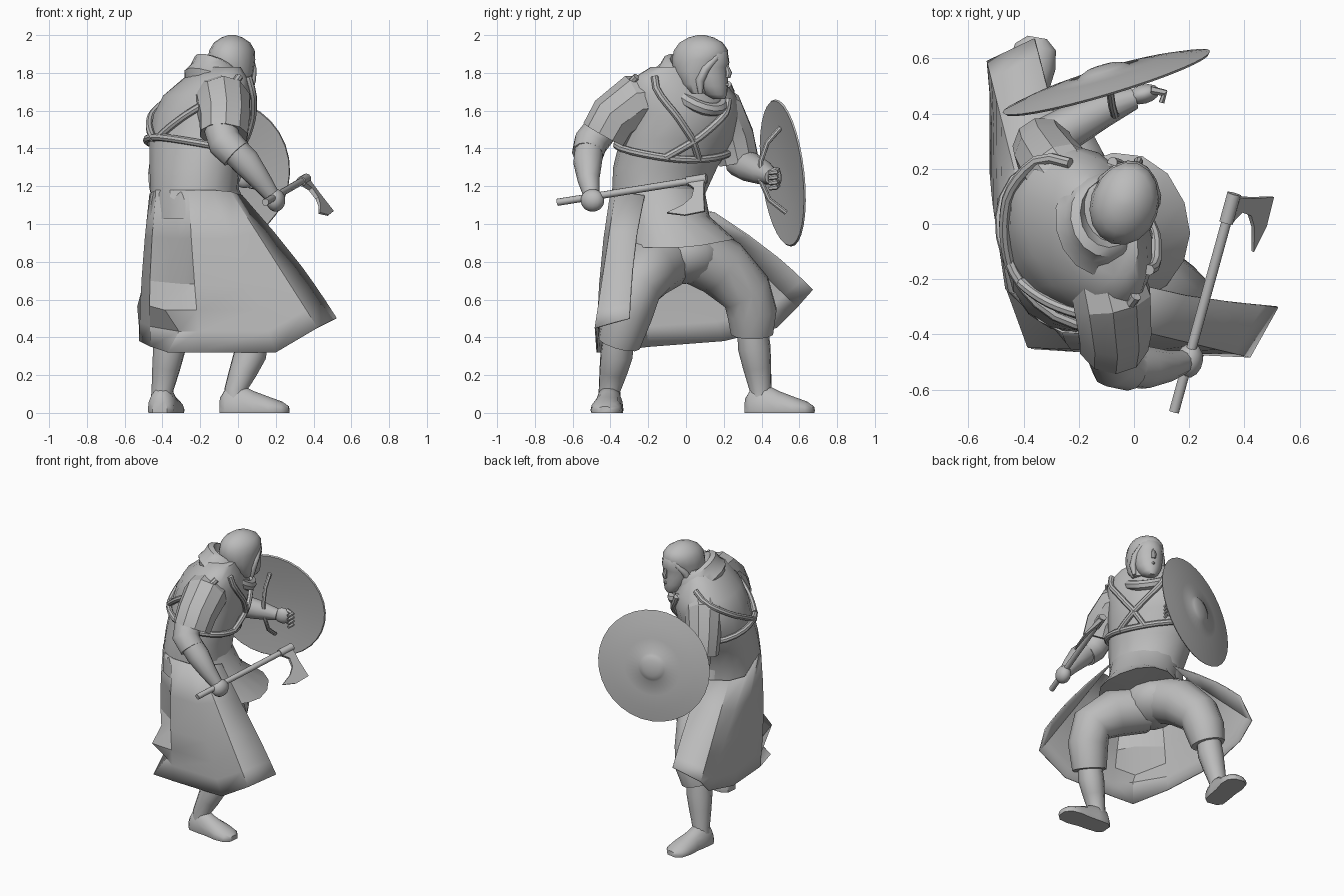
import bpy, bmesh, math
from mathutils import Vector, Matrix, Quaternion

grey = bpy.data.materials.new("plain_grey")
grey.diffuse_color = (0.5, 0.5, 0.5, 1)


def finish(name, bm, angle=40, thick=0):
    bmesh.ops.recalc_face_normals(bm, faces=bm.faces)
    me = bpy.data.meshes.new(name)
    bm.to_mesh(me)
    bm.free()
    ob = bpy.data.objects.new(name, me)
    bpy.context.collection.objects.link(ob)
    me.materials.append(grey)
    bpy.ops.object.select_all(action='DESELECT')
    ob.select_set(True)
    bpy.context.view_layer.objects.active = ob
    bpy.ops.object.shade_smooth_by_angle(angle=math.radians(angle))
    if thick:
        mod = ob.modifiers.new("thickness", 'SOLIDIFY')
        mod.thickness = thick
        mod.offset = 0
    return ob


def loft(name, rings, closed=True, caps=True, angle=40, thick=0):
    """Skin a list of rings that all have the same number of points."""
    bm = bmesh.new()
    rows = [[bm.verts.new(p) for p in r] for r in rings]
    n = len(rows[0])
    for a, b in zip(rows, rows[1:]):
        for i in range(n if closed else n - 1):
            j = (i + 1) % n
            bm.faces.new((a[i], a[j], b[j], b[i]))
    if caps:
        bm.faces.new(rows[0])
        bm.faces.new(rows[-1])
    return finish(name, bm, angle, thick)


def ellipse(cx, cy, z, a, b, rot=0, n=16, slope=0):
    """Ring with a along the rotated x axis; slope drops it towards the front left."""
    c, s = math.cos(math.radians(rot)), math.sin(math.radians(rot))
    out = []
    for i in range(n):
        t = 2 * math.pi * i / n
        u, v = a * math.cos(t), b * math.sin(t)
        dx, dy = u * c - v * s, u * s + v * c
        out.append(Vector((cx + dx, cy + dy, z - slope * (0.8 * dx + 0.6 * dy))))
    return out


def tube(name, pts, radii, n=12, angle=40):
    """Round limb along a path with a radius at each point."""
    pts = [Vector(p) for p in pts]
    if not isinstance(radii, (list, tuple)):
        radii = [radii] * len(pts)
    rings, d0, q = [], Vector((0, 0, 1)), Quaternion()
    for i, p in enumerate(pts):
        d = (pts[min(i + 1, len(pts) - 1)] - pts[max(i - 1, 0)]).normalized()
        q = d0.rotation_difference(d) @ q
        d0 = d
        rings.append([p + q @ Vector((radii[i] * math.cos(2 * math.pi * k / n),
                                      radii[i] * math.sin(2 * math.pi * k / n), 0)) for k in range(n)])
    return loft(name, rings, angle=angle)


def ball(name, loc, scale, rot=0):
    bm = bmesh.new()
    bmesh.ops.create_uvsphere(bm, u_segments=14, v_segments=9, radius=1)
    bm.transform(Matrix.Translation(loc) @ Matrix.Rotation(math.radians(rot), 4, 'Z')
                 @ Matrix.Diagonal((*scale, 1)))
    return finish(name, bm)


# Torso, twisted with the right shoulder forward: centre x, y, height, half width, half depth
TORSO = [(-0.23, -0.15, 1.03, 0.25, 0.23), (-0.23, -0.145, 1.16, 0.25, 0.23),
         (-0.23, -0.11, 1.30, 0.285, 0.23), (-0.21, -0.045, 1.45, 0.315, 0.25),
         (-0.19, -0.02, 1.58, 0.32, 0.245), (-0.165, -0.03, 1.68, 0.31, 0.215),
         (-0.12, -0.05, 1.77, 0.25, 0.15), (-0.10, -0.03, 1.83, 0.17, 0.10)]
TWIST = 115
loft("coat_torso", [ellipse(x, y, z, a, b, TWIST) for x, y, z, a, b in TORSO])


def on_torso(deg, z, off=0.012):
    """Point on the torso surface in a compass direction at a height."""
    for lo, hi in zip(TORSO, TORSO[1:]):
        if lo[2] <= z <= hi[2]:
            f = (z - lo[2]) / (hi[2] - lo[2])
            x, y, _, a, b = [p + (q - p) * f for p, q in zip(lo, hi)]
            t = math.radians(deg - TWIST)
            r = 1 / math.sqrt((math.cos(t) / a) ** 2 + (math.sin(t) / b) ** 2) + off
            return (x + r * math.cos(math.radians(deg)), y + r * math.sin(math.radians(deg)), z)


# Harness straps: start direction and height, end direction and height
STRAPS = [("right_chest_strap", -35, 1.78, 40, 1.34), ("left_chest_strap", 70, 1.66, -5, 1.35),
          ("right_back_strap", -60, 1.78, -140, 1.47), ("left_back_strap", 110, 1.74, 205, 1.45)]
for name, d0, z0, d1, z1 in STRAPS:
    tube(name, [on_torso(d0 + (d1 - d0) * i / 12, z0 + (z1 - z0) * (i / 12) ** 0.8) for i in range(13)], 0.02, 8)
tube("chest_belt", [on_torso(i * 15, 1.40 - 0.06 * math.cos(math.radians(i * 15 - 30)))
                    for i in range(25)], 0.02, 8)

# Tunic skirt that flares below the coat, pulled to a point over the left thigh
hem_ring = []
for p in ellipse(-0.08, -0.06, 0.875, 0.25, 0.29, TWIST):
    pull = max(0, p.y - 0.02)
    hem_ring.append(p + Vector((0, 0.35 * pull, 0.25 * pull)))
under = [Vector((-0.15, -0.03, 0.90)).lerp(p, 0.6) for p in hem_ring]
loft("tunic_skirt", [ellipse(-0.22, -0.14, 1.19, 0.24, 0.22, TWIST),
                     ellipse(-0.17, -0.11, 1.04, 0.235, 0.235, TWIST), hem_ring, under], angle=50)

# Open coat skirt, front right edge round the back to the left edge; the back right corner is pleated
waist = [(0.02, -0.22, 1.15), (-0.04, -0.37, 1.17), (-0.14, -0.395, 1.18), (-0.26, -0.39, 1.18),
         (-0.34, -0.35, 1.18), (-0.43, -0.25, 1.18), (-0.465, -0.14, 1.16), (-0.46, -0.03, 1.08),
         (-0.40, 0.07, 1.07), (-0.22, 0.15, 1.06)]
hem = [(0.52, -0.30, 0.50), (0.42, -0.48, 0.45), (0.20, -0.47, 0.32), (-0.20, -0.46, 0.32), (-0.37, -0.45, 0.32),
       (-0.46, -0.2, 0.35), (-0.52, 0.2, 0.38), (-0.52, 0.48, 0.45), (-0.53, 0.59, 0.56), (-0.36, 0.67, 0.65)]
bulge = [0.03, 0, 0.02, 0.02, 0, 0.02, 0.01, 0, 0, 0.035]
pleat = {0.3: 0.05, 0.58: 0.10, 0.74: -0.03, 0.87: 0.08}
rows = []
for f in (0, 0.3, 0.58, 0.74, 0.87, 1):
    row = []
    for i, (w, h, b) in enumerate(zip(waist, hem, bulge)):
        p = Vector(w).lerp(Vector(h), f)
        out = Vector((p.x + 0.15, p.y, 0)).normalized()
        p += out * b * math.sin(math.pi * f)
        if i == 4:
            p += Vector((0.7, 0.7, 0)) * pleat.get(f, 0)
        row.append(p)
    rows.append(row)
loft("coat_skirt", rows, closed=False, caps=False, angle=28, thick=0.008)

# Cowl around the neck: high at the nape, low on the chest
loft("cowl", [ellipse(-0.12, 0.01, 1.68, 0.20, 0.16, 100, slope=0.5),
              ellipse(-0.12, 0.01, 1.74, 0.20, 0.165, 100, slope=0.5),
              ellipse(-0.11, 0.02, 1.785, 0.165, 0.14, 95, slope=0.5),
              ellipse(-0.10, 0.03, 1.82, 0.15, 0.13, 95, slope=0.6),
              ellipse(-0.09, 0.04, 1.83, 0.125, 0.105, 90, slope=0.6),
              ellipse(-0.08, 0.05, 1.76, 0.10, 0.09, 90, slope=0.5)], angle=45)
roll = ellipse(-0.08, 0.05, 1.70, 0.14, 0.12, 90, 20, 0.75)
tube("scarf_roll", roll + [roll[0]], 0.035, 8)
tube("neck", [(-0.08, 0.04, 1.62), (-0.04, 0.08, 1.78)], [0.085, 0.07])

# Head, looking over the left shoulder
FACE = 72
fx, fy = math.cos(math.radians(FACE)), math.sin(math.radians(FACE))


def head_point(s, w, z):
    return (-0.03 + s * fx - w * fy, 0.085 + s * fy + w * fx, z)


def head_ring(s, z, a, b):
    return ellipse(*head_point(s, 0, z), a, b, FACE)


loft("face", [head_ring(0.095, 1.662, 0.03, 0.03), head_ring(0.075, 1.685, 0.062, 0.055),
              head_ring(0.055, 1.73, 0.085, 0.082), head_ring(0.04, 1.785, 0.10, 0.095),
              head_ring(0.04, 1.83, 0.10, 0.10), head_ring(0.04, 1.855, 0.108, 0.10),
              head_ring(0.03, 1.91, 0.11, 0.095), head_ring(0.01, 1.96, 0.08, 0.07)], angle=60)
loft("hair", [head_ring(-0.01, 1.69, 0.05, 0.09), head_ring(-0.025, 1.74, 0.09, 0.112),
              head_ring(-0.03, 1.81, 0.125, 0.121), head_ring(-0.016, 1.87, 0.148, 0.124),
              head_ring(-0.006, 1.92, 0.147, 0.117), head_ring(-0.005, 1.96, 0.118, 0.094),
              head_ring(-0.005, 1.987, 0.07, 0.055), head_ring(-0.005, 2.0, 0.02, 0.02)], angle=60)
tube("nose", [head_point(0.135, 0, 1.845), head_point(0.148, 0, 1.80), head_point(0.142, 0, 1.775)],
     [0.009, 0.018, 0.014], 8)
tube("lips", [head_point(0.112, -0.03, 1.735), head_point(0.138, 0, 1.738), head_point(0.112, 0.03, 1.735)],
     [0.006, 0.012, 0.006], 6)
for side, w in (("left", 1), ("right", -1)):
    tube(side + "_hair_lock", [head_point(s, w * d, z) for s, d, z in
         ((0.115, 0.02, 1.92), (0.095, 0.07, 1.875), (0.05, 0.095, 1.82), (0.02, 0.10, 1.76), (0.02, 0.09, 1.69))],
         [0.012, 0.018, 0.023, 0.024, 0.012], 8, 60)

# Right arm holding the axe
tube("right_sleeve", [(-0.12, -0.12, 1.66), (-0.08, -0.27, 1.645), (-0.07, -0.38, 1.56), (-0.075, -0.43, 1.47)],
     [0.13, 0.148, 0.137, 0.13], 10, 30)
tube("right_rolled_cuff", [(-0.09, -0.45, 1.50), (-0.07, -0.505, 1.43), (-0.01, -0.52, 1.37)], [0.09, 0.092, 0.085])
tube("right_forearm", [(-0.06, -0.51, 1.43), (0.04, -0.52, 1.33), (0.12, -0.515, 1.23), (0.18, -0.50, 1.15)],
     [0.075, 0.078, 0.058, 0.042])
ball("right_hand", (0.20, -0.495, 1.125), (0.05, 0.065, 0.06), -15)

# Bearded axe
butt, tip = Vector((0.145, -0.68, 1.115)), Vector((0.36, 0.10, 1.24))
tube("axe_handle", [butt, tip], [0.019, 0.019], 10)
h = (tip - butt).normalized()
b = Vector((0.64, 0, -0.77))
b = (b - h * b.dot(h)).normalized()
side = h.cross(b)
tube("axe_socket", [tip - h * 0.10, tip + h * 0.01], [0.026, 0.026], 10)
outline = [(0.0, 0.0), (0.0, 0.11), (0.01, 0.225), (-0.10, 0.23), (-0.20, 0.195),
           (-0.11, 0.16), (-0.065, 0.12), (-0.055, 0.06), (-0.095, 0.02), (-0.09, 0.0)]
loft("axe_blade", [[tip + h * u + b * v + side * (t * (1 - v * 3)) for u, v in outline]
                   for t in (-0.015, 0.015)], angle=30)

# Left arm behind the shield
tube("left_sleeve", [(-0.20, 0.08, 1.64), (-0.28, 0.19, 1.59), (-0.32, 0.25, 1.46), (-0.33, 0.28, 1.33)],
     [0.13, 0.128, 0.115, 0.11], 10, 30)
tube("left_forearm", [(-0.37, 0.28, 1.33), (-0.25, 0.34, 1.30), (-0.12, 0.41, 1.27), (0.0, 0.455, 1.25)],
     [0.08, 0.08, 0.065, 0.04])
ball("left_hand", (0.035, 0.47, 1.245), (0.06, 0.035, 0.055), 15)
for i in range(4):
    z = 1.285 - i * 0.027
    tube("left_finger_%d" % (i + 1), [(0.06, 0.485, z), (0.11, 0.475, z - 0.01), (0.10, 0.44, z - 0.015)],
         [0.016, 0.015, 0.011], 6)

# Round shield: radius and rise of the turned profile
profile = [(0.02, 0.02), (0.2, 0.014), (0.385, -0.008), (0.392, 0.0), (0.3, 0.018), (0.2, 0.03),
           (0.10, 0.036), (0.085, 0.047), (0.055, 0.058), (0.015, 0.062)]
frame = Matrix.Translation((-0.10, 0.515, 1.27)) @ Vector((-0.284, 0.953, 0.11)).to_track_quat('Z', 'Y').to_matrix().to_4x4()
loft("shield", [[frame @ p for p in ellipse(0, 0, z, r, r, n=32)] for r, z in profile])
tube("shield_grip", [(-0.09, 0.50, 1.51), (-0.08, 0.43, 1.43), (-0.07, 0.395, 1.33), (-0.06, 0.395, 1.23),
                     (-0.06, 0.44, 1.13), (-0.07, 0.53, 1.06)], 0.014, 8)

# Trousers and boots: hip to cuff path, then ankle and toe direction
LEGS = {"right": ([(-0.17, -0.10, 0.82), (0.02, -0.2, 0.76), (0.14, -0.27, 0.66), (0.14, -0.31, 0.53), (0.09, -0.355, 0.37)],
                  (-0.015, -0.405), -5),
        "left": ([(-0.20, 0.05, 0.84), (-0.25, 0.19, 0.77), (-0.30, 0.32, 0.64), (-0.32, 0.35, 0.53), (-0.35, 0.35, 0.42)],
                 (-0.40, 0.395), 80)}
for name, (path, (ax, ay), yaw) in LEGS.items():
    tube(name + "_trouser_leg", path, [0.16, 0.16, 0.14, 0.135, 0.115], 12)
    knee = Vector(path[-1])
    ankle = Vector((ax, ay, 0.12))
    tube(name + "_boot_shaft", [knee + Vector((0, 0, 0.06)), knee.lerp(ankle, 0.25), knee.lerp(ankle, 0.6), ankle,
                                (ax, ay, 0.03)], [0.08, 0.087, 0.075, 0.058, 0.065])
    # Foot: distance forward, half width, height
    turn = Matrix.Translation((ax, ay, 0)) @ Matrix.Rotation(math.radians(yaw), 4, 'Z')
    rings = []
    for s, w, top in ((-0.08, 0.04, 0.08), (-0.05, 0.07, 0.13), (0.03, 0.075, 0.15), (0.10, 0.075, 0.115),
                      (0.18, 0.085, 0.085), (0.25, 0.075, 0.06), (0.285, 0.035, 0.035)):
        arc = [math.pi * k / 8 for k in range(9)]
        rings.append([turn @ Vector((s, w * math.cos(t), 0.015 + (top - 0.015) * math.sin(t))) for t in arc]
                     + [turn @ Vector((s, -w * 0.95, 0)), turn @ Vector((s, w * 0.95, 0))])
    loft(name + "_foot", rings, angle=45)
ball("trouser_seat", (-0.19, -0.03, 0.84), (0.20, 0.23, 0.16))
